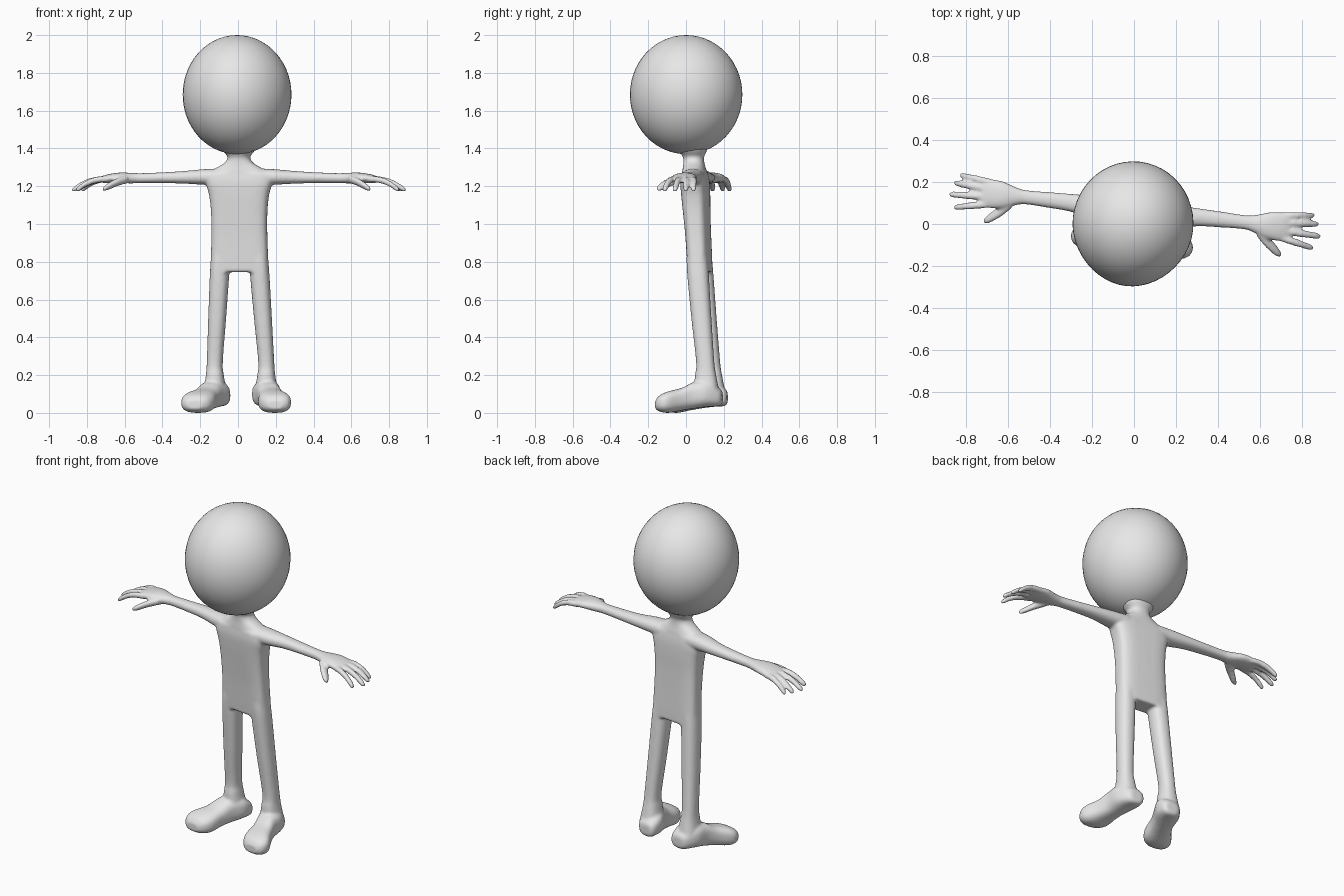
import bpy, bmesh, math
from mathutils import Vector, Matrix

TURN = math.radians(-6.5)      # the whole figure is turned slightly
SIDES, STEPS = 32, 5

grey = bpy.data.materials.new("light grey")
grey.diffuse_color = (0.8, 0.8, 0.8, 1)


def spline(a, b, c, d, t):
    """Catmull-Rom blend of ring parameters."""
    return [0.5 * (2 * q + (r - p) * t + (2 * p - 5 * q + 4 * r - s) * t * t
                   + (3 * q - p - 3 * r + s) * t ** 3)
            for p, q, r, s in zip(a, b, c, d)]


def loft(bm, rings, axis, power=2.0, side=1):
    """Closed tube through rings (x, y, z, r1, r2) lying across the given axis."""
    u, v = {"x": ((0, 1, 0), (0, 0, 1)),
            "y": ((1, 0, 0), (0, 0, 1)),
            "z": ((1, 0, 0), (0, 1, 0))}[axis]
    u, v = Vector(u), Vector(v)
    fine = []
    for i in range(len(rings) - 1):
        four = [rings[max(i - 1, 0)], rings[i], rings[i + 1],
                rings[min(i + 2, len(rings) - 1)]]
        fine += [spline(*four, k / STEPS) for k in range(STEPS)]
    fine.append(rings[-1])
    loops = []
    for x, y, z, r1, r2 in fine:
        loop = []
        for k in range(SIDES):
            a = 2 * math.pi * k / SIDES
            ca, sa = math.cos(a), math.sin(a)
            p = Vector((x, y, z))
            p += u * r1 * math.copysign(abs(ca) ** (2 / power), ca)
            p += v * r2 * math.copysign(abs(sa) ** (2 / power), sa)
            p.x *= side
            loop.append(bm.verts.new(p))
        loops.append(loop)
    for lo, hi in zip(loops, loops[1:]):
        for k in range(SIDES):
            n = (k + 1) % SIDES
            bm.faces.new((lo[k], lo[n], hi[n], hi[k]))
    bm.faces.new(loops[0][::-1])
    bm.faces.new(loops[-1])


def finish(bm, name):
    bmesh.ops.recalc_face_normals(bm, faces=bm.faces)
    for f in bm.faces:
        f.smooth = True
    mesh = bpy.data.meshes.new(name)
    bm.to_mesh(mesh)
    bm.free()
    mesh.materials.append(grey)
    ob = bpy.data.objects.new(name, mesh)
    bpy.context.collection.objects.link(ob)
    ob.rotation_euler.z = TURN
    return ob


bm = bmesh.new()

# Torso and neck: boxy section below, round neck flaring into the head
loft(bm, [(0, y, z, rx, ry) for z, y, rx, ry in (
    (0.745, 0.076, 0.155, 0.058), (0.82, 0.072, 0.152, 0.06),
    (0.94, 0.065, 0.148, 0.062), (1.06, 0.057, 0.149, 0.066),
    (1.15, 0.052, 0.158, 0.07), (1.22, 0.048, 0.175, 0.07),
    (1.27, 0.046, 0.168, 0.063))], "z", 3.6)
loft(bm, [(0, y, z, rx, ry) for z, y, rx, ry in (
    (1.22, 0.047, 0.17, 0.06), (1.27, 0.046, 0.16, 0.063),
    (1.30, 0.044, 0.115, 0.058), (1.325, 0.042, 0.075, 0.055),
    (1.355, 0.04, 0.06, 0.056), (1.39, 0.036, 0.085, 0.075),
    (1.44, 0.03, 0.1, 0.1))], "z", 2.3)

for side in (1, -1):
    # Leg, leaning back toward the ankle
    loft(bm, [(x, y, z, rx, ry) for z, x, y, rx, ry in (
        (0.85, 0.1, 0.07, 0.048, 0.054), (0.75, 0.106, 0.075, 0.051, 0.057),
        (0.5, 0.122, 0.096, 0.047, 0.053), (0.27, 0.137, 0.118, 0.042, 0.048),
        (0.2, 0.137, 0.12, 0.047, 0.056), (0.12, 0.137, 0.125, 0.06, 0.066))],
        "z", 2.4, side)
    # Foot, heel to toe, splayed outward
    loft(bm, [(x, y, z, rx, rz) for y, x, z, rx, rz in (
        (0.207, 0.116, 0.08, 0.035, 0.03), (0.19, 0.12, 0.084, 0.056, 0.048),
        (0.13, 0.135, 0.1, 0.075, 0.068), (0.06, 0.155, 0.093, 0.066, 0.07),
        (0.0, 0.177, 0.073, 0.07, 0.06), (-0.07, 0.203, 0.057, 0.087, 0.057),
        (-0.115, 0.212, 0.05, 0.072, 0.043), (-0.137, 0.215, 0.043, 0.04, 0.022))],
        "y", 2.7, side)
    # Arm and palm
    loft(bm, [(x, y, z, ry, rz) for x, y, z, ry, rz in (
        (0.1, 0.05, 1.25, 0.062, 0.044), (0.19, 0.055, 1.249, 0.056, 0.041),
        (0.3, 0.066, 1.247, 0.043, 0.033), (0.42, 0.068, 1.245, 0.037, 0.028),
        (0.53, 0.068, 1.243, 0.034, 0.026), (0.58, 0.066, 1.243, 0.045, 0.028),
        (0.64, 0.066, 1.245, 0.064, 0.027), (0.7, 0.067, 1.24, 0.069, 0.023),
        (0.735, 0.067, 1.235, 0.06, 0.017))], "x", 2.2, side)
    # Four fingers drooping toward the tips
    for y0, y1, tip in ((0.119, 0.137, 0.85), (0.085, 0.0985, 0.874),
                        (0.05, 0.041, 0.89), (0.016, -0.018, 0.862)):
        rings = []
        for t, z, r in ((0, 1.238, 0.016), (0.35, 1.234, 0.017),
                        (0.65, 1.217, 0.0165), (0.92, 1.187, 0.015),
                        (1, 1.178, 0.008)):
            rings.append((0.69 + (tip - 0.69) * t, y0 + (y1 - y0) * t, z, r, r))
        loft(bm, rings, "x", 2.0, side)
    # Thumb
    loft(bm, [(0.59, 0.035, 1.238, 0.03, 0.022), (0.64, -0.012, 1.222, 0.03, 0.021),
              (0.69, -0.052, 1.196, 0.024, 0.018), (0.713, -0.067, 1.184, 0.011, 0.009)],
         "x", 2.0, side)

# Fuse the limbs into one continuous skin
body = finish(bm, "body")
skin = body.modifiers.new("fuse", "REMESH")
skin.mode = "VOXEL"
skin.voxel_size = 0.008
skin.use_smooth_shade = True
soft = body.modifiers.new("soften", "SMOOTH")
soft.factor = 0.5
soft.iterations = 5

# Head: large, slightly tall ball
bm = bmesh.new()
bmesh.ops.create_uvsphere(bm, u_segments=48, v_segments=28, radius=1)
for v in bm.verts:
    if v.co.y < 0:                      # front narrows a little
        v.co.x *= 1 - 0.06 * v.co.y ** 2
bmesh.ops.transform(bm, verts=bm.verts, matrix=Matrix.Translation((-0.005, 0, 1.685))
                    @ Matrix.Diagonal((0.288, 0.298, 0.315, 1)))
finish(bm, "head")
